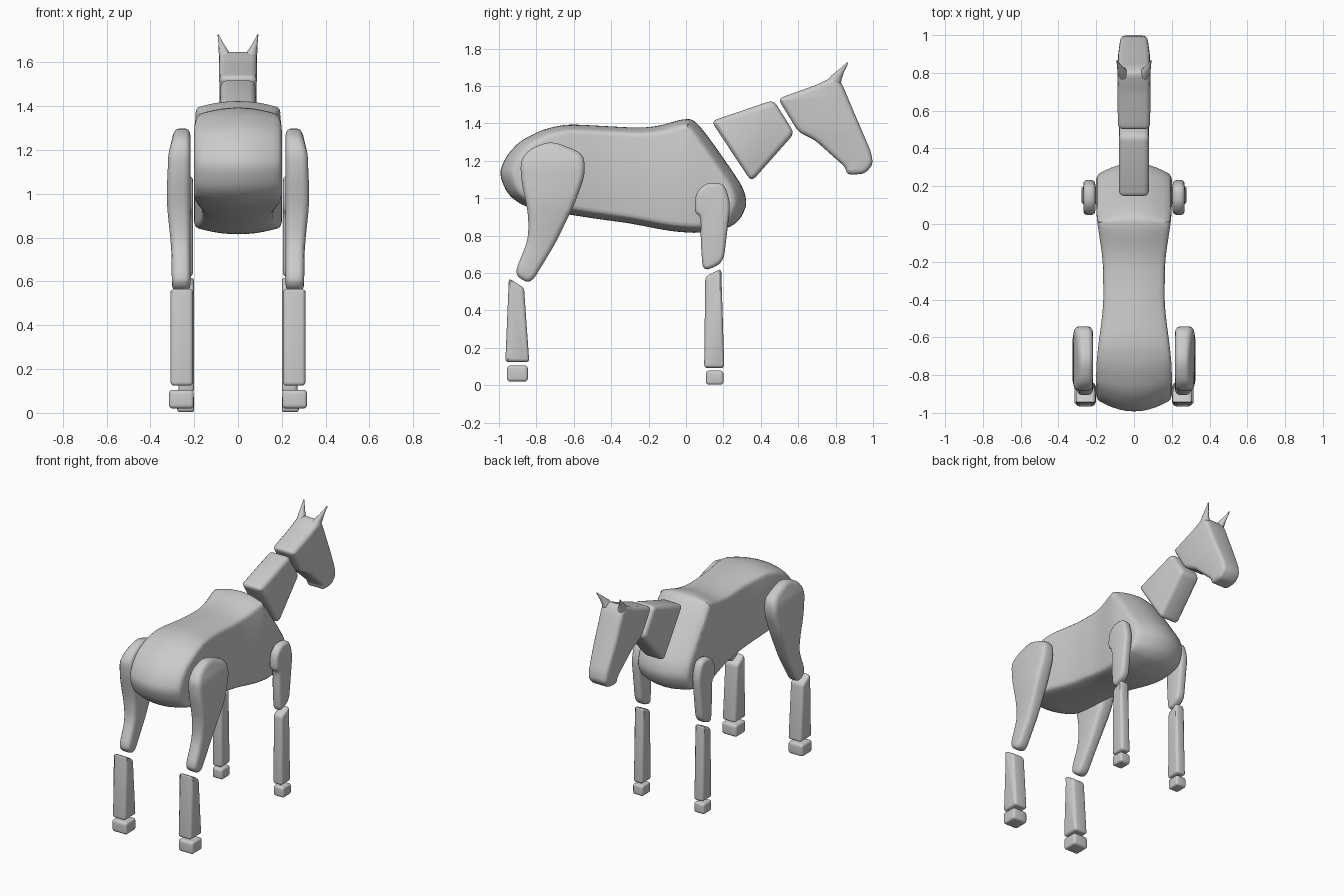
import bpy, bmesh, math
from mathutils import Vector

if "Cube" in bpy.data.objects:
    bpy.data.objects.remove(bpy.data.objects["Cube"])


def rounded(pts, r, n=4):
    """Replace each corner of a closed outline by a small curve."""
    out = []
    for i, p in enumerate(pts):
        p, a, b = Vector(p), Vector(pts[i - 1]), Vector(pts[(i + 1) % len(pts)])
        s = p + (a - p) * min(0.4, r / (a - p).length)
        e = p + (b - p) * min(0.4, r / (b - p).length)
        for k in range(n + 1):
            t = k / n
            out.append(s * (1 - t) ** 2 + p * 2 * t * (1 - t) + e * t * t)
    return out


def interp(v, table):
    """Eased lookup in a short (position, value) table."""
    if v <= table[0][0]:
        return table[0][1]
    for (a, fa), (b, fb) in zip(table, table[1:]):
        if v <= b:
            t = (v - a) / (b - a)
            return fa + (fb - fa) * t * t * (3 - 2 * t)
    return table[-1][1]


def finish(name, bm, mirror):
    bmesh.ops.recalc_face_normals(bm, faces=bm.faces)
    me = bpy.data.meshes.new(name)
    bm.to_mesh(me)
    bm.free()
    ob = bpy.data.objects.new(name, me)
    bpy.context.collection.objects.link(ob)
    if mirror:
        ob.modifiers.new("Mirror", 'MIRROR')
    bpy.ops.object.select_all(action='DESELECT')
    ob.select_set(True)
    bpy.context.view_layer.objects.active = ob
    bpy.ops.object.shade_smooth_by_angle(angle=math.radians(40))
    return ob


def rim(x0, x1, r):
    """Rings (x, inset y, inset z) of a slab with rounded rims."""
    q = [(r * (1 - math.sin(a)), r * (1 - math.cos(a)))
         for a in (math.pi / 2, math.pi / 3, math.pi / 6, 0)]
    return ([(x0 + dx, i, i) for dx, i in q] +
            [(x1 - dx, i, i) for dx, i in reversed(q)])


def slab(name, pts, rings, corner=0.03, warp=None, cut=None, mirror=False):
    """Loft a (y, z) outline across x, slice it finely, then warp its width."""
    out = rounded(pts, corner)
    n = len(out)
    area = sum(out[i - 1].cross(out[i]) for i in range(n))
    sign = 1 if area > 0 else -1
    normals = []
    for i in range(n):
        t = (out[(i + 1) % n] - out[i - 1]).normalized() * sign
        normals.append(Vector((t.y, -t.x)))
    bm = bmesh.new()
    loops = [[bm.verts.new((x, p.x - m.x * iy, p.y - m.y * iz))
              for p, m in zip(out, normals)] for x, iy, iz in rings]
    for a, b in zip(loops, loops[1:]):
        for i in range(n):
            bm.faces.new((a[i - 1], a[i], b[i], b[i - 1]))
    bm.faces.new(loops[0])
    bm.faces.new(loops[-1])
    if cut:
        axis, lo, hi, count = cut
        for k in range(count):
            co, no = Vector(), Vector()
            co[axis], no[axis] = lo + (hi - lo) * k / (count - 1), 1
            bmesh.ops.bisect_plane(bm, geom=bm.verts[:] + bm.edges[:] + bm.faces[:],
                                   plane_co=co, plane_no=no, dist=1e-5)
    if warp:
        for v in bm.verts:
            v.co.x = warp(v.co)
    return finish(name, bm, mirror)


# Torso: crowned slab with a narrowed waist
torso = [(-1.0, 1.13), (-.965, 1.22), (-.89, 1.305), (-.76, 1.37), (-.635, 1.396),
         (-.46, 1.387), (-.245, 1.375), (-.14, 1.387), (-.03, 1.42), (.035, 1.425),
         (.10, 1.355), (.21, 1.20), (.305, 1.06), (.328, .97), (.29, .885),
         (.225, .838), (.075, .812), (-.085, .823), (-.3, .866), (-.46, .887),
         (-.61, .91), (-.86, .95), (-.955, 1.02)]
crown = []
for t, extra in ((0, 0), (.2, 0), (.4, 0), (.6, 0), (.8, 0), (.92, 0), (.975, .006), (1, .022)):
    ring = (t * .2, .065 * t * t + extra, .032 * t * t + extra)
    crown = ([(-ring[0],) + ring[1:]] if t else []) + crown + [ring]
WAIST = [(-.8, 1), (-.37, .81), (-.25, .82), (.1, 1)]
slab("torso", torso, crown, 0.1, lambda c: c.x * interp(c.y, WAIST), (1, -.85, .15, 26))

# Neck
slab("neck", [(.135, 1.412), (.468, 1.525), (.58, 1.347), (.35, 1.088)],
     rim(-.08, .08, .03), 0.035)

# Head, narrowing towards the muzzle
head = [(.492, 1.532), (.70, 1.607), (.80, 1.655), (.835, 1.61), (.90, 1.455), (.99, 1.245),
        (1.0, 1.18), (.955, 1.13), (.862, 1.125), (.852, 1.165), (.69, 1.31), (.6, 1.355)]
MUZZLE = [(1.15, .85), (1.45, 1), (1.65, 1.03)]
slab("head", head, rim(-.085, .085, .028), 0.03,
     lambda c: c.x * interp(c.z, MUZZLE), (2, 1.2, 1.6, 9))

# Ears: flared spikes
bm = bmesh.new()
loops = []
for x, y, z, r in ((.05, .785, 1.6, .036), (.064, .805, 1.645, .024),
                   (.076, .83, 1.68, .013), (.09, .865, 1.725, .003)):
    loops.append([bm.verts.new((x + r * math.cos(a), y + r * 1.1 * math.sin(a),
                                z - r * .5 * math.sin(a)))
                  for a in (k * math.tau / 12 for k in range(12))])
for a, b in zip(loops, loops[1:]):
    for i in range(12):
        bm.faces.new((a[i - 1], a[i], b[i], b[i - 1]))
bm.faces.new(loops[0])
bm.faces.new(loops[-1])
finish("ears", bm, True)

# Hind legs: the thigh bulges on its outer side
thigh = [(-.72, 1.307), (-.548, 1.24), (-.538, 1.13), (-.595, .97), (-.7, .755),
         (-.832, .538), (-.92, .592), (-.843, .78), (-.843, .915), (-.882, 1.10),
         (-.885, 1.20), (-.835, 1.265)]
BULGE = [(.55, .78), (.7, .8), (1.0, 1.0), (1.15, .95), (1.31, .7)]
slab("hind_thigh", thigh, rim(.217, .325, .032), 0.06,
     lambda c: .217 + (c.x - .217) * interp(c.z, BULGE), (2, .6, 1.25, 14), True)
slab("hind_shank", [(-.947, .572), (-.866, .52), (-.838, .124), (-.966, .124)],
     rim(.205, .308, .018), 0.018, mirror=True)
slab("hind_hoof", [(-.957, .105), (-.845, .105), (-.845, .02), (-.957, .02)],
     rim(.202, .315, .015), 0.02, mirror=True)

# Front legs
fore = [(.11, 1.083), (.205, 1.08), (.238, .97), (.2, .655), (.09, .605),
        (.078, .78), (.08, .9), (.045, .925), (.052, 1.03)]
slab("front_upper_leg", fore, rim(.205, .268, .022), 0.05, mirror=True)
slab("front_lower_leg", [(.103, .58), (.188, .624), (.205, .092), (.097, .092)],
     rim(.2, .272, .018), 0.02, mirror=True)
slab("front_hoof", [(.107, .078), (.2, .078), (.2, .003), (.107, .003)],
     rim(.2, .278, .013), 0.018, mirror=True)
